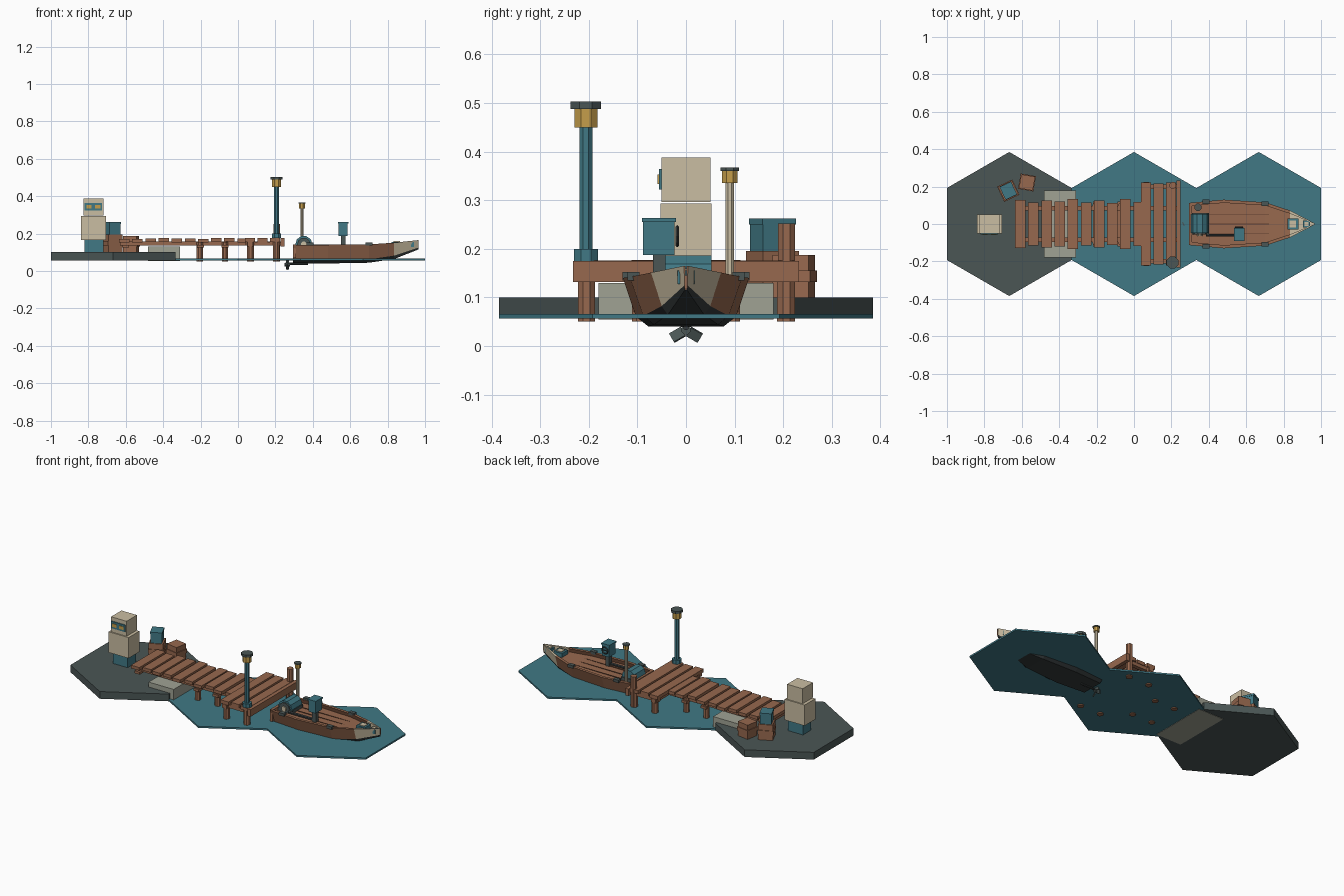
import bpy, bmesh, math, random
from mathutils import Matrix

if "Cube" in bpy.data.objects:
    bpy.data.objects.remove(bpy.data.objects["Cube"])

random.seed(4)


def mat(name, r, g, b):
    m = bpy.data.materials.new(name)
    m.diffuse_color = (r, g, b, 1)
    m.use_nodes = True
    m.node_tree.nodes["Principled BSDF"].inputs["Base Color"].default_value = m.diffuse_color
    return m


SLATE = mat("slate", .069, .092, .09)
DARK = mat("dark_slate", .035, .042, .043)
TEAL = mat("teal", .052, .19, .235)
WOOD = mat("wood", .31, .14, .077)
DARKWOOD = mat("dark_wood", .12, .05, .027)
CREAM = mat("cream", .59, .51, .36)
GOLD = mat("gold", .56, .34, .07)
STONE = mat("stone", .35, .36, .295)


def finish(name, bm, *mats):
    bmesh.ops.recalc_face_normals(bm, faces=bm.faces)
    me = bpy.data.meshes.new(name)
    bm.to_mesh(me)
    bm.free()
    for m in mats:
        me.materials.append(m)
    ob = bpy.data.objects.new(name, me)
    bpy.context.collection.objects.link(ob)
    return ob


def box(name, x, y, z, m, rot=0):
    """Box from (min, max) ranges, turned about its own vertical axis."""
    bm = bmesh.new()
    bmesh.ops.create_cube(bm, size=1)
    size = [r[1] - r[0] for r in (x, y, z)]
    mid = [(r[1] + r[0]) / 2 for r in (x, y, z)]
    bm.transform(Matrix.Translation(mid) @ Matrix.Rotation(math.radians(rot), 4, 'Z') @ Matrix.Diagonal((*size, 1)))
    return finish(name, bm, m)


def cyl(name, c, r, length, m, axis='Z', sides=8, r2=None):
    """Prism centred on c along an axis."""
    bm = bmesh.new()
    bmesh.ops.create_cone(bm, cap_ends=True, segments=sides, radius1=r,
                          radius2=r if r2 is None else r2, depth=length)
    turn = {'X': Matrix.Rotation(math.pi / 2, 4, 'Y'), 'Y': Matrix.Rotation(math.pi / 2, 4, 'X'),
            'Z': Matrix()}[axis]
    bm.transform(Matrix.Translation(c) @ turn @ Matrix.Rotation(math.pi / sides, 4, 'Z'))
    return finish(name, bm, m)


def post(name, x, y, z0, z1, r, m, sides=8):
    return cyl(name, (x, y, (z0 + z1) / 2), r, z1 - z0, m, 'Z', sides)


def hexagon(name, x, z0, z1, m):
    bm = bmesh.new()
    bmesh.ops.create_cone(bm, cap_ends=True, segments=6, radius1=.385, radius2=.385, depth=z1 - z0)
    # Normalise so that corners point along y
    v = max(bm.verts, key=lambda p: p.co.y)
    ang = math.atan2(v.co.y, v.co.x)
    bm.transform(Matrix.Translation((x, 0, (z0 + z1) / 2)) @ Matrix.Rotation(math.pi / 2 - ang, 4, 'Z'))
    return finish(name, bm, m)


# Ground and water tiles
hexagon("land_tile", -.667, .056, .10, SLATE)
hexagon("water_tile_middle", 0, .056, .066, TEAL)
hexagon("water_tile_end", .667, .056, .066, TEAL)
box("stone_footing", (-.48, -.31), (-.18, .18), (.054, .13), STONE)

# Walkway planks
for i in range(10):
    x = -.608 + .0703 * i
    h = (.13, .115)[i % 2] + random.uniform(-.005, .005)
    dz = random.uniform(-.003, .003)
    box("walkway_plank", (x - .028, x + .028), (-h, h), (.155 + dz, .174 + dz), WOOD)
# Wide landing planks
for i, x in enumerate((.064, .131, .198)):
    h = .222 - .006 * (i % 2)
    box("landing_plank", (x - .027, x + .027), (-h, h), (.155, .176), WOOD)
box("landing_end_beam", (.226, .248), (-.233, .233), (.132, .175), WOOD)
for x in (-.6, -.2, -.07):
    box("walkway_cross_beam", (x - .018, x + .018), (-.12, .12), (.125, .14), WOOD)
box("landing_cross_beam", (.05, .08), (-.225, .225), (.132, .155), WOOD)
for s in (-1, 1):
    box("walkway_stringer", (-.63, .23), (s * .085 - .012, s * .085 + .012), (.135, .157), WOOD)
    box("landing_stringer", (.04, .235), (s * .2 - .012, s * .2 + .012), (.135, .156), WOOD)
    # Piles
    for x in (-.205, -.07):
        post("walkway_pile", x, s * .095, .05, .156, .018, WOOD)
    for x in (.067, .205):
        post("landing_pile", x, s * .205, .05, .156, .019, WOOD)
post("mooring_post", .208, .207, .05, .252, .019, WOOD)

# Tall lamp
lx, ly = .206, -.206
post("lamp_base", lx, ly, .175, .2, .027, TEAL)
post("lamp_column", lx, ly, .2, .45, .0145, TEAL)
post("lamp_lantern", lx, ly, .45, .488, .026, GOLD)
post("lamp_cap", lx, ly, .488, .503, .034, SLATE)

# Fuel pump
box("pump_base", (-.82, -.72), (-.04, .04), (.1, .166), TEAL)
box("pump_body", (-.84, -.705), (-.052, .052), (.166, .293), CREAM)
box("pump_head", (-.825, -.72), (-.05, .05), (.296, .388), CREAM)
box("pump_display", (-.82, -.727), (-.056, -.05), (.322, .364), TEAL)
for x in (-.797, -.75):
    box("pump_dial", (x - .014, x + .014), (-.059, -.055), (.333, .353), GOLD)

# Crates with a band round the middle
def crate(x, y, w, z0, z1, rot):
    h = w / 2
    box("crate", (x - h, x + h), (y - h, y + h), (z0, z1), WOOD, rot)
    h += .004
    zm = (z0 + z1) / 2
    box("crate_band", (x - h, x + h), (y - h, y + h), (zm - .012, zm + .012), WOOD, rot)


crate(-.672, .178, .082, .1, .195, 25)
crate(-.572, .222, .075, .1, .187, -10)
box("supply_box", (-.704, -.64), (.142, .214), (.195, .25), TEAL, 25)
box("supply_box_lid", (-.706, -.638), (.14, .216), (.25, .262), TEAL, 25)

# Boat hull: x, rail half width, rail z, chine half width, chine z, keel z
stations = [(.295, .113, .14, .088, .06, .042),
            (.48, .13, .14, .103, .06, .04),
            (.70, .116, .142, .088, .062, .044),
            (.835, .072, .151, .05, .082, .064),
            (.965, .004, .165, .003, .125, .115)]
bm = bmesh.new()
rings = []
for x, w, zr, wc, zc, zk in stations:
    wi = max(w - .017, .0015)
    half = [(wi, zr - .02), (wi, zr), (w, zr), (wc, zc), (wc * .75, zk)]
    pts = half + [(-a, b) for a, b in reversed(half)]
    rings.append([bm.verts.new((x, a, b)) for a, b in pts])
for k, (a, b) in enumerate(zip(rings, rings[1:])):
    bow = k == 3
    for j in range(10):
        f = bm.faces.new((a[j], a[(j + 1) % 10], b[(j + 1) % 10], b[j]))
        f.material_index = (2 if j in (3, 4, 5) else 3 if bow else
                            1 if j in (0, 8) else 0)
for r in (rings[0], rings[-1]):
    bm.faces.new(r)
finish("boat_hull", bm, WOOD, DARKWOOD, DARK, CREAM)
box("boat_transom", (.293, .31), (-.108, .108), (.07, .142), WOOD)

# Deck seams
for y in (-.05, 0, .05):
    box("deck_seam", (.32, .78 if y == 0 else .74), (y - .0015, y + .0015), (.119, .1235), DARKWOOD)

# Rail cleats and bow fittings
for s in (-1, 1):
    for x, y in ((.385, .119), (.70, .108)):
        box("rail_cleat", (x - .018, x + .018), (s * y - .012, s * y + .012), (.135, .152), SLATE)
for x, h in ((.85, .029), (.922, .018)):
    box("bow_fitting", (x - h, x + h), (-h, h), (.128, .155), TEAL)
    box("bow_fitting_plate", (x - h * .6, x + h * .6), (-h * .6, h * .6), (.155, .159), CREAM)

# Engine drum at the stern
cyl("engine_drum", (.352, .003, .142), .046, .1, TEAL, 'Y', 10)
cyl("engine_rim", (.352, -.05, .142), .036, .012, SLATE, 'Y', 10)
cyl("engine_hub", (.352, -.057, .142), .016, .012, CREAM, 'Y', 8)
box("engine_mount", (.305, .4), (-.055, .06), (.115, .138), SLATE)
cyl("drive_pipe", (.47, -.06, .132), .009, .17, DARK, 'X', 6)

# Helm console with wheel
box("helm_pedestal", (.55, .575), (-.068, -.042), (.12, .19), SLATE)
box("helm_console", (.538, .586), (-.088, -.024), (.187, .255), TEAL)
box("helm_console_top", (.534, .59), (-.091, -.021), (.255, .263), TEAL)
bm = bmesh.new()
R, r, n = .02, .004, 10
loops = []
for i in range(n):
    t = 2 * math.pi * i / n
    loops.append([bm.verts.new((.562 + (R + r * math.cos(p)) * math.cos(t), -.018 + r * math.sin(p),
                                .226 + (R + r * math.cos(p)) * math.sin(t)))
                  for p in (0, math.pi / 2, math.pi, 3 * math.pi / 2)])
for i in range(n):
    a, b = loops[i], loops[(i + 1) % n]
    for j in range(4):
        bm.faces.new((a[j], a[(j + 1) % 4], b[(j + 1) % 4], b[j]))
finish("steering_wheel", bm, DARK)
box("wheel_spoke", (.543, .581), (-.02, -.016), (.224, .228), DARK)

# Stern light
sx, sy = .342, .09
post("stern_light_pole", sx, sy, .12, .335, .0095, CREAM)
post("stern_light_lantern", sx, sy, .335, .36, .017, GOLD)
post("stern_light_cap", sx, sy, .36, .367, .021, SLATE)

# Propeller and shaft
cyl("propeller_shaft", (.315, 0, .038), .006, .12, DARK, 'X', 6)
cyl("propeller_hub", (.264, 0, .033), .01, .03, SLATE, 'X', 8)
for a in (0, 120, 240):
    bm = bmesh.new()
    bmesh.ops.create_cube(bm, size=1)
    bm.transform(Matrix.Translation((.264, 0, .033)) @ Matrix.Rotation(math.radians(a), 4, 'X')
                 @ Matrix.Translation((0, 0, .02)) @ Matrix.Rotation(math.radians(25), 4, 'Z')
                 @ Matrix.Diagonal((.006, .022, .028, 1)))
    finish("propeller_blade", bm, SLATE)
